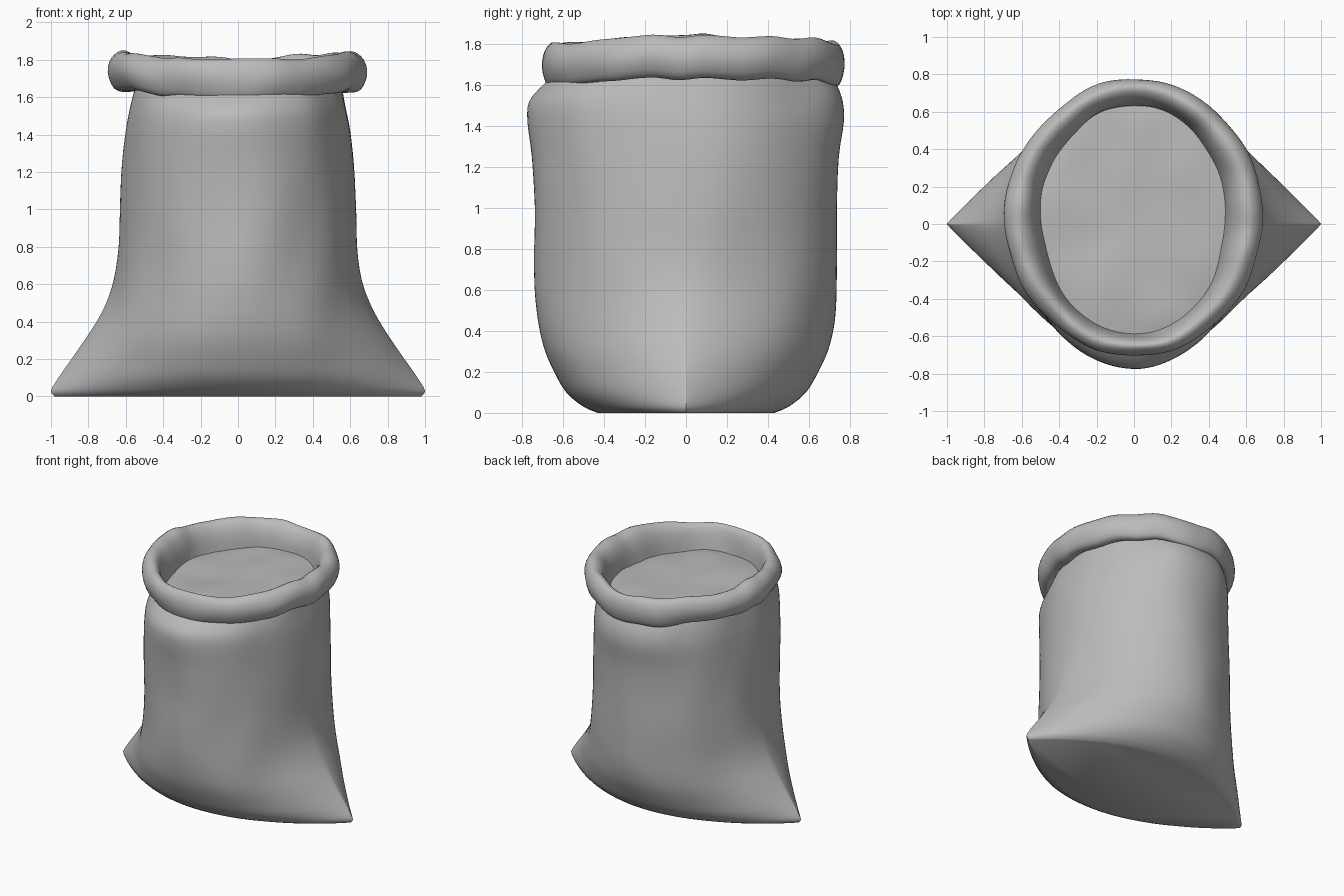
import bpy
import bmesh
import math
from mathutils import Vector, noise

if "Cube" in bpy.data.objects:
    bpy.data.objects.remove(bpy.data.objects["Cube"])

SEGMENTS = 112

cloth = bpy.data.materials.new("grey_cloth")
cloth.use_nodes = True
GREY = (0.5, 0.5, 0.5, 1)
cloth.diffuse_color = GREY
cloth.node_tree.nodes["Principled BSDF"].inputs["Base Color"].default_value = GREY


def smooth_rings(rings, steps=3):
    """Fill in rings between the given ones along a smooth curve."""
    out = []
    for i in range(len(rings) - 1):
        p0, p1 = rings[max(i - 1, 0)], rings[i]
        p2, p3 = rings[i + 1], rings[min(i + 2, len(rings) - 1)]
        for s in range(steps):
            t = s / steps
            out.append([0.5 * (2 * b + (c - a) * t + (2 * a - 5 * b + 4 * c - d) * t * t
                               + (3 * b - a - 3 * c + d) * t ** 3)
                        for a, b, c, d in zip(p0, p1, p2, p3)])
    return out + [list(rings[-1])]


def loft(name, rings, warp, cap_start=False, cap_end=False):
    """Rings are (z, half width, half depth, pinch, y centre); pinch 1 is a pointed lens."""
    bm = bmesh.new()
    loops = []
    for z, a, b, pinch, cy in smooth_rings(rings):
        loop = []
        for k in range(SEGMENTS):
            t = math.tau * k / SEGMENTS
            s = math.sin(t)
            p = Vector((a * math.cos(t), cy + b * s * abs(s) ** max(pinch, 0), z))
            loop.append(bm.verts.new(warp(p, t)))
        loops.append(loop)
    for low, high in zip(loops, loops[1:]):
        for k in range(SEGMENTS):
            n = (k + 1) % SEGMENTS
            bm.faces.new((low[k], low[n], high[n], high[k]))
    if cap_start:
        bm.faces.new(loops[0][::-1])
    if cap_end:
        bm.faces.new(loops[-1])
    mesh = bpy.data.meshes.new(name)
    bm.to_mesh(mesh)
    bm.free()
    mesh.materials.append(cloth)
    obj = bpy.data.objects.new(name, mesh)
    bpy.context.collection.objects.link(obj)
    bpy.ops.object.select_all(action="DESELECT")
    obj.select_set(True)
    bpy.context.view_layer.objects.active = obj
    bpy.ops.object.shade_smooth_by_angle(angle=math.radians(60))


def body_warp(p, t):
    # Soft dents, stronger near the gathered neck, none at the base
    amount = 0.014 * min(1, p.z / 0.5) + 0.012 * max(0, p.z - 1.4) / 0.2
    n = noise.noise(Vector((p.x * 3, p.y * 3, p.z * 2)))
    return p + Vector((math.cos(t), math.sin(t), 0)) * n * amount


def rim_warp(p, t):
    # Raised at the sides, with lumpy folds all round
    lump = noise.noise_vector(Vector((p.x * 3.2, p.y * 3.2, p.z * 3 + 5)))
    fold = noise.noise(Vector((math.cos(t) * 4, math.sin(t) * 4, 2)))
    lift = 0.016 * math.cos(2 * t) + 0.014 * fold
    return p + lump * 0.02 + Vector((0, 0, lift))


def fill_warp(p, t):
    return p + Vector((0, 0, 0.015 * noise.noise(p * 4)))


# Sack body: pointed lens at the base, round at the neck
loft("sack_body", [
    (0.00, 0.98, 0.43, 0.9, 0),
    (0.03, 1.00, 0.50, 0.9, 0),
    (0.10, 0.96, 0.585, 0.8, 0),
    (0.20, 0.89, 0.645, 0.65, 0),
    (0.30, 0.82, 0.69, 0.5, 0),
    (0.40, 0.755, 0.715, 0.37, 0),
    (0.50, 0.705, 0.728, 0.26, 0),
    (0.62, 0.667, 0.735, 0.15, 0),
    (0.80, 0.642, 0.738, 0.07, 0),
    (1.00, 0.63, 0.738, 0.03, 0),
    (1.25, 0.612, 0.75, 0, 0),
    (1.42, 0.597, 0.772, 0, 0),
    (1.52, 0.583, 0.765, 0, 0),
    (1.60, 0.57, 0.72, 0, 0.015),
    (1.66, 0.56, 0.67, 0, 0.03),
], body_warp, cap_start=True)

# Rolled rim: under the roll, out, over the crest and down inside
loft("rolled_rim", [
    (1.65, 0.56, 0.67, 0.05, 0.03),
    (1.62, 0.60, 0.695, 0.08, 0.03),
    (1.635, 0.66, 0.72, 0.1, 0.035),
    (1.71, 0.695, 0.74, 0.1, 0.035),
    (1.78, 0.68, 0.73, 0.1, 0.035),
    (1.82, 0.625, 0.695, 0.08, 0.035),
    (1.795, 0.565, 0.655, 0.05, 0.03),
    (1.72, 0.52, 0.625, 0, 0.025),
    (1.61, 0.495, 0.61, 0, 0.025),
], rim_warp)

# Contents: shallow lumpy surface inside the mouth
loft("sack_contents", [
    (1.615, 0.53, 0.64, 0, 0.025),
    (1.63, 0.42, 0.50, 0, 0.025),
    (1.635, 0.22, 0.26, 0, 0.025),
    (1.635, 0.02, 0.02, 0, 0.025),
], fill_warp, cap_end=True)
